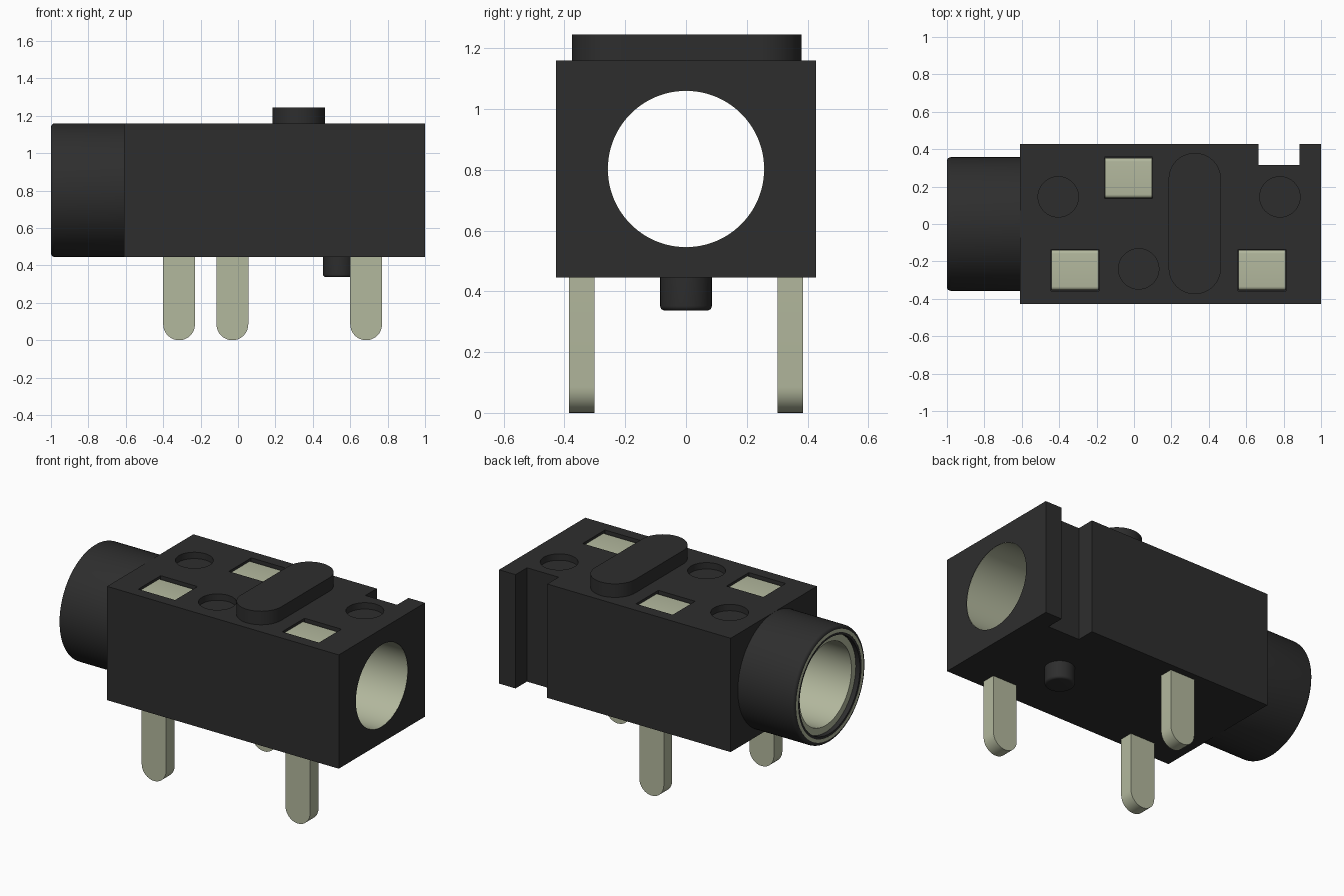
import bpy, bmesh, math
from mathutils import Matrix, Vector

cube = bpy.data.objects.get("Cube")
if cube:
    bpy.data.objects.remove(cube, do_unlink=True)


def make_material(name, rgb, rough):
    m = bpy.data.materials.new(name)
    m.use_nodes = True
    m.diffuse_color = (*rgb, 1)
    bsdf = m.node_tree.nodes["Principled BSDF"]
    bsdf.inputs["Base Color"].default_value = (*rgb, 1)
    bsdf.inputs["Roughness"].default_value = rough
    return m


black = make_material("black plastic", (0.027, 0.027, 0.027), 0.6)
metal = make_material("pale metal", (0.45, 0.48, 0.34), 0.4)

Z0, Z1 = 0.445, 1.16          # body bottom and top
ZC = (Z0 + Z1) / 2            # bore axis height
BORE = 0.257


def finish(bm, name, mat):
    bmesh.ops.recalc_face_normals(bm, faces=bm.faces)
    mesh = bpy.data.meshes.new(name)
    bm.to_mesh(mesh)
    bm.free()
    mesh.materials.append(mat)
    ob = bpy.data.objects.new(name, mesh)
    bpy.context.collection.objects.link(ob)
    return ob


def smooth(ob):
    bpy.ops.object.select_all(action='DESELECT')
    ob.select_set(True)
    bpy.context.view_layer.objects.active = ob
    bpy.ops.object.shade_smooth_by_angle(angle=math.radians(32))


def prism(name, outline, direction, mat):
    """Extrude a closed planar outline along a direction."""
    bm = bmesh.new()
    face = bm.faces.new([bm.verts.new(p) for p in outline])
    ext = bmesh.ops.extrude_face_region(bm, geom=[face])
    verts = [v for v in ext["geom"] if isinstance(v, bmesh.types.BMVert)]
    bmesh.ops.translate(bm, verts=verts, vec=Vector(direction))
    return finish(bm, name, mat)


def box(name, x0, x1, y0, y1, z0, z1, mat):
    return prism(name, [(x0, y0, z0), (x1, y0, z0), (x1, y1, z0), (x0, y1, z0)],
                 (0, 0, z1 - z0), mat)


def lathe(name, profile, matrix, mat, steps=64):
    """Spin a closed (height, radius) profile round local z, then place it."""
    bm = bmesh.new()
    verts = [bm.verts.new((r, 0, h)) for h, r in profile]
    edges = [bm.edges.new((verts[i], verts[(i + 1) % len(verts)])) for i in range(len(verts))]
    bmesh.ops.spin(bm, geom=verts + edges, cent=(0, 0, 0), axis=(0, 0, 1),
                   angle=math.tau, steps=steps, use_duplicate=False)
    bmesh.ops.remove_doubles(bm, verts=bm.verts, dist=1e-5)
    bmesh.ops.dissolve_degenerate(bm, edges=bm.edges, dist=1e-6)
    bm.transform(matrix)
    return finish(bm, name, mat)


def cylinder(name, radius, depth, matrix, mat, steps=64):
    bm = bmesh.new()
    bmesh.ops.create_cone(bm, cap_ends=True, segments=steps, radius1=radius,
                          radius2=radius, depth=depth, matrix=matrix)
    return finish(bm, name, mat)


def cut(ob, cutter):
    mod = ob.modifiers.new("cut", 'BOOLEAN')
    mod.operation = 'DIFFERENCE'
    mod.solver = 'EXACT'
    mod.object = cutter
    bpy.context.view_layer.objects.active = ob
    bpy.ops.object.modifier_apply(modifier=mod.name)
    bpy.data.objects.remove(cutter, do_unlink=True)


def arc(cx, cy, r, a0, a1, n=16):
    return [(cx + r * math.cos(math.radians(a0 + (a1 - a0) * i / n)),
             cy + r * math.sin(math.radians(a0 + (a1 - a0) * i / n))) for i in range(n + 1)]


along_x = Matrix.Translation((0, 0, ZC)) @ Matrix.Rotation(math.radians(90), 4, 'Y')

# Body with a full-height notch in the rear side
plan = [(-0.61, -0.428), (1, -0.428), (1, 0.428), (0.885, 0.428), (0.885, 0.315),
        (0.665, 0.315), (0.665, 0.428), (-0.61, 0.428)]
body = prism("body", [(x, y, Z0) for x, y in plan], (0, 0, Z1 - Z0), black)
cut(body, cylinder("bore_cutter", BORE + 0.001, 4, along_x, black))

# Round dimples in the top
for x, y in [(-0.405, 0.145), (0.78, 0.145), (0.025, -0.24)]:
    cut(body, cylinder("dimple_cutter", 0.108, 0.08, Matrix.Translation((x, y, Z1)), black, 48))

# Contacts: pad in a top pocket and a round-ended leg below
contacts = [("front_left", 0.685, -1), ("front_right", -0.315, -1), ("rear", -0.03, 1)]
for label, x, side in contacts:
    yc = side * 0.246
    cut(body, box("pocket_cutter", x - 0.128, x + 0.128, yc - 0.111, yc + 0.111,
                  1.115, 1.3, black))
    zt = 1.146
    r = 0.02
    top = arc(yc + 0.108 - r, zt - r, r, 0, 90, 6) + arc(yc - 0.108 + r, zt - r, r, 90, 180, 6)
    section = [(yc - 0.108, 1.10), (yc + 0.108, 1.10)] + top
    smooth(prism(label + "_contact_pad", [(x - 0.126, y, z) for y, z in section],
                 (0.252, 0, 0), metal))
    w = 0.085
    outline = [(x + w, 0.5), (x - w, 0.5)] + arc(x, w, w, 180, 360)
    smooth(prism(label + "_leg", [(px, side * 0.343 - 0.042, pz) for px, pz in outline],
                 (0, 0.084, 0), metal))
smooth(body)

# Barrel with a rounded outer lip
R = 0.357
lip = [(h, r) for r, h in arc(R - 0.02, -0.98, 0.02, 0, -90, 6)]
smooth(lathe("barrel", [(-0.60, 0.30), (-0.60, R)] + lip + [(-0.999, 0.30)], along_x, black, 96))

# Metal sleeve lining the bore, with a chamfered mouth ring
smooth(lathe("sleeve", [(-1.0, 0.335), (-1.0, 0.315), (-0.97, 0.310), (-0.97, BORE),
                        (0.998, BORE), (0.998, BORE + 0.003), (-0.60, BORE + 0.003),
                        (-0.96, 0.335)], along_x, metal, 96))

# Raised oblong rib on the top
rib = arc(0.325, 0.24, 0.14, 0, 180, 24) + arc(0.325, -0.235, 0.14, 180, 360, 24)
smooth(prism("top_rib", [(x, y, Z1 - 0.02) for x, y in rib], (0, 0, 0.105), black))

# Locating peg underneath
peg = [(0.50, 0), (0.50, 0.085)] + [(h, r) for r, h in arc(0.07, 0.352, 0.015, 0, -90, 5)] + [(0.337, 0)]
smooth(lathe("locating_peg", peg, Matrix.Translation((0.54, 0, 0)), black, 40))
